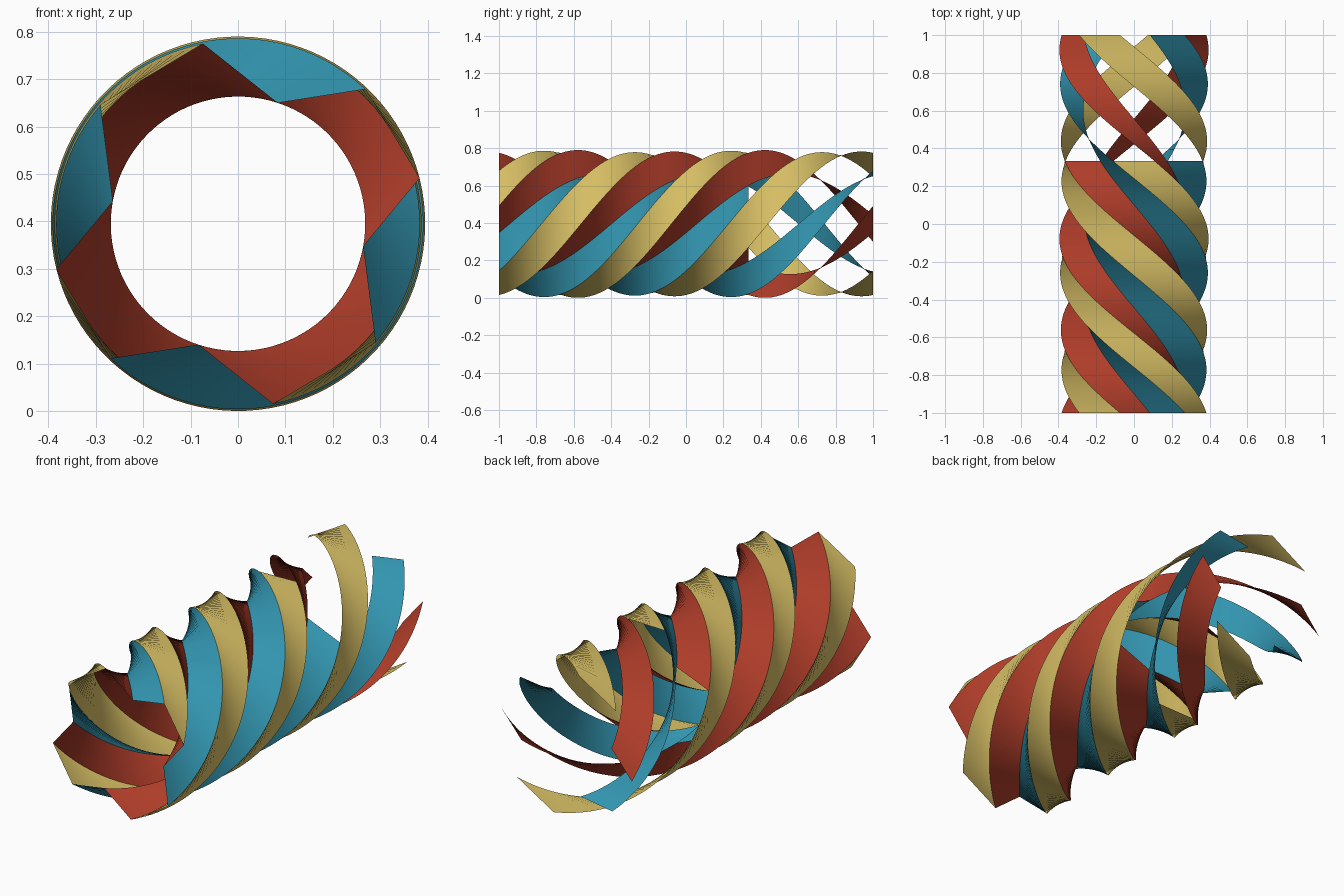
import bpy, bmesh
from math import cos, sin, pi

if "Cube" in bpy.data.objects:
    bpy.data.objects.remove(bpy.data.objects["Cube"])

def material(name, rgb):
    m = bpy.data.materials.new(name)
    m.diffuse_color = (*rgb, 1)
    m.use_nodes = True
    m.node_tree.nodes["Principled BSDF"].inputs["Base Color"].default_value = m.diffuse_color
    return m

MATS = [material("sand yellow", (0.68, 0.52, 0.13)),
        material("brick red", (0.42, 0.045, 0.022)),
        material("teal blue", (0.032, 0.30, 0.43))]

# Half of the four-lobed cross-section, clockwise; the other half is its 180 degree turn
HALF = [(-0.29, 0.251), (-0.074, 0.38), (0.084, 0.255),
        (0.269, 0.284), (0.383, 0.096), (0.264, -0.048)]
PROFILE = HALF + [(-x, -z) for x, z in HALF]
CENTRE_Z = 0.395
STEPS = 96                    # rings along the full length, one full turn
OPEN_STEP = STEPS * 2 // 3    # beyond this every other strip is cut away

def twisted_strips(name, first, last, keep_every):
    bm = bmesh.new()
    n = len(PROFILE)
    rings = []
    for s in range(first, last + 1):
        t = s / STEPS
        c, k = cos(2 * pi * t), sin(2 * pi * t)
        rings.append([bm.verts.new((x * c - z * k, 2 * t - 1, x * k + z * c + CENTRE_Z))
                      for x, z in PROFILE])
    for a, b in zip(rings, rings[1:]):
        for i in range(0, n, keep_every):
            j = (i + 1) % n
            f = bm.faces.new((a[i], b[i], b[j], a[j]))
            f.material_index = i % 3      # yellow crest, red side, blue side
    bmesh.ops.delete(bm, geom=[v for v in bm.verts if not v.link_faces], context='VERTS')
    me = bpy.data.meshes.new(name)
    bm.to_mesh(me)
    bm.free()
    for m in MATS:
        me.materials.append(m)
    ob = bpy.data.objects.new(name, me)
    bpy.context.collection.objects.link(ob)
    bpy.ops.object.select_all(action='DESELECT')
    ob.select_set(True)
    bpy.context.view_layer.objects.active = ob
    bpy.ops.object.shade_smooth_by_angle(angle=0.5)

# Closed twisted tube, then six free ribbons at the back
twisted_strips("twisted_tube", 0, OPEN_STEP, 1)
twisted_strips("open_ribbons", OPEN_STEP, STEPS, 2)
